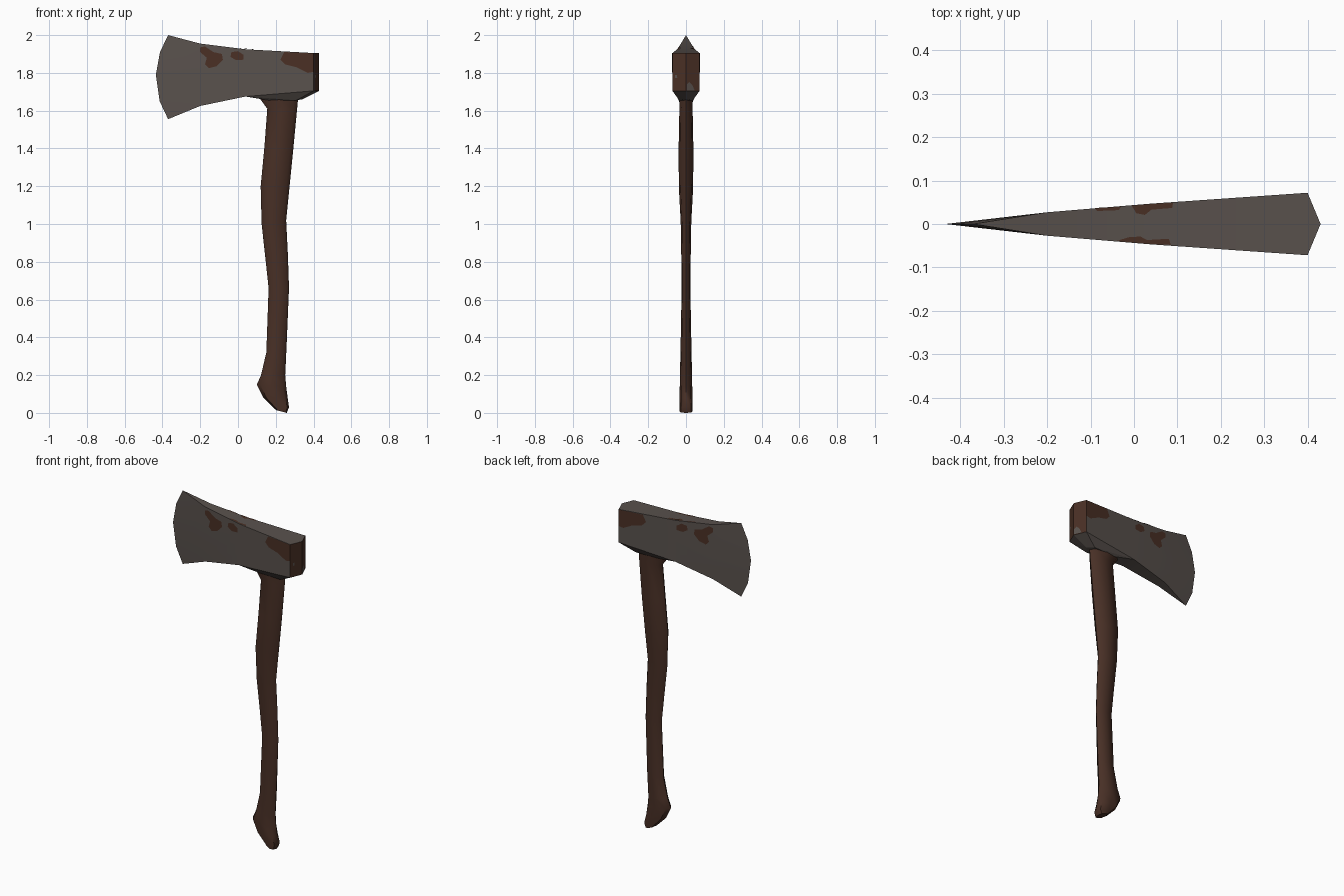
import bpy, bmesh, math

if "Cube" in bpy.data.objects:
    bpy.data.objects.remove(bpy.data.objects["Cube"])


def material(name, rgb):
    m = bpy.data.materials.new(name)
    m.diffuse_color = (*rgb, 1)
    m.use_nodes = True
    m.node_tree.nodes["Principled BSDF"].inputs["Base Color"].default_value = m.diffuse_color
    return m


steel = material("dark steel", (0.100, 0.083, 0.074))
rust = material("rust brown", (0.068, 0.029, 0.018))
wood = material("dark wood", (0.065, 0.029, 0.019))


def finish(name, bm, mats, angle=None):
    me = bpy.data.meshes.new(name)
    bm.to_mesh(me)
    bm.free()
    for m in mats:
        me.materials.append(m)
    ob = bpy.data.objects.new(name, me)
    bpy.context.collection.objects.link(ob)
    if angle:
        bpy.context.view_layer.objects.active = ob
        ob.select_set(True)
        bpy.ops.object.shade_smooth_by_angle(angle=math.radians(angle))
        ob.select_set(False)
    return ob


# Axe head: stations along x as (x, bottom, top, half thickness)
stations = [(-0.20, 1.625, 1.955, 0.027), (0.04, 1.675, 1.925, 0.047),
            (0.40, 1.705, 1.905, 0.072)]
edge = [(-0.37, 1.555), (-0.415, 1.65), (-0.435, 1.79), (-0.413, 1.91), (-0.37, 2.0)]


def lerp_station(x, i):
    a, b = (stations[0], stations[1]) if x < 0.04 else (stations[1], stations[2])
    return a[i] + (b[i] - a[i]) * (x - a[0]) / (b[0] - a[0])


bm = bmesh.new()
cut = [bm.verts.new((x, 0, z)) for x, z in edge]
sides = {}
for s in (-1, 1):
    cols = [cut]
    for x, lo, hi, w in stations:
        cols.append([bm.verts.new((x, s * w, lo + (hi - lo) * k / 4)) for k in range(5)])
    for a, b in zip(cols, cols[1:]):
        for k in range(4):
            bm.faces.new((a[k], b[k], b[k + 1], a[k + 1]))
    sides[s] = cols
L, R = sides[-1], sides[1]
for k in (0, 4):
    bm.faces.new((cut[k], L[1][k], R[1][k]))
    for c in (1, 2):
        if k == 4 or c == 1:          # the collar closes the rest of the underside
            bm.faces.new((L[c][k], L[c + 1][k], R[c + 1][k], R[c][k]))
# Poll with a vertical centre ridge
ridge = [bm.verts.new((0.43, 0, z)) for z in (1.705, 1.905)]
for cols in (L, R):
    f = bm.faces.new(cols[3] + ridge[::-1])
    f.material_index = 1
bm.faces.new((L[3][4], ridge[1], R[3][4]))
bmesh.ops.recalc_face_normals(bm, faces=bm.faces)
finish("axe_head", bm, [steel, rust], 12)

# Tapered collar under the head
bm = bmesh.new()
pts = [(0.43, 0, 1.705), (0.34, 0, 1.66)]
for s in (-1, 1):
    pts += [(0.04, s * 0.047, 1.675), (0.40, s * 0.072, 1.705),
            (0.16, s * 0.030, 1.655), (0.31, s * 0.036, 1.655)]
bmesh.ops.convex_hull(bm, input=[bm.verts.new(p) for p in pts])
finish("collar", bm, [steel])

# Rust patches on both cheeks
cheek_patches = [
    [(-0.20, 1.935), (-0.175, 1.94), (-0.13, 1.91), (-0.085, 1.90), (-0.08, 1.87),
     (-0.115, 1.835), (-0.155, 1.825), (-0.175, 1.845), (-0.165, 1.88), (-0.20, 1.91)],
    [(-0.035, 1.91), (0, 1.915), (0.03, 1.895), (0.03, 1.87), (-0.01, 1.867), (-0.04, 1.885)],
    [(0.245, 1.91), (0.40, 1.904), (0.40, 1.805), (0.37, 1.80), (0.31, 1.83),
     (0.25, 1.845), (0.225, 1.87)]]
bm = bmesh.new()
for s in (-1, 1):
    for patch in cheek_patches:
        vs = [bm.verts.new((x, s * (lerp_station(x, 3) + 0.0015), z)) for x, z in patch]
        bm.faces.new(vs if s < 0 else vs[::-1]).normal_update()
for f in bm.faces:
    f.normal_update()
    if f.normal.y * f.calc_center_median().y < 0:
        f.normal_flip()
finish("cheek_rust", bm, [rust])

# Rust patches on the top
top_patches = [
    [(-0.005, 0.042), (0.04, 0.046), (0.09, 0.049), (0.088, 0.037), (0.04, 0.033),
     (0.025, 0.021), (0.005, 0.025)],
    [(-0.09, 0.037), (-0.03, 0.040), (-0.035, 0.032), (-0.085, 0.030)],
    [(-0.04, -0.039), (0.04, -0.046), (0.085, -0.048), (0.08, -0.034), (0.03, -0.037),
     (0.015, -0.029), (-0.01, -0.030)]]
bm = bmesh.new()
for patch in top_patches:
    f = bm.faces.new([bm.verts.new((x, y, lerp_station(x, 2) + 0.002)) for x, y in patch])
    f.normal_update()
    if f.normal.z < 0:
        f.normal_flip()
finish("top_rust", bm, [rust])

# Bare steel chips on the poll
bm = bmesh.new()
for chip in ([(0.004, 1.708), (0.045, 1.708), (0.034, 1.735), (0.018, 1.752), (0.004, 1.74)],
             [(-0.058, 1.772), (-0.046, 1.775), (-0.048, 1.79), (-0.057, 1.788)]):
    bm.faces.new([bm.verts.new((0.4315 - 0.03 * abs(y) / 0.072, y, z)) for y, z in chip])
for f in bm.faces:
    f.normal_update()
    if f.normal.x < 0:
        f.normal_flip()
finish("poll_chips", bm, [steel])

# Handle: rings as (left x, left z, right x, right z, half depth)
rings = [(0.11, 1.69, 0.32, 1.69, 0.036), (0.115, 1.665, 0.318, 1.665, 0.036),
         (0.155, 1.61, 0.313, 1.61, 0.035), (0.14, 1.41, 0.293, 1.40, 0.039),
         (0.12, 1.20, 0.272, 1.19, 0.038), (0.125, 1.00, 0.255, 1.02, 0.028),
         (0.145, 0.82, 0.264, 0.84, 0.025), (0.162, 0.66, 0.27, 0.66, 0.023),
         (0.15, 0.32, 0.257, 0.35, 0.029), (0.122, 0.20, 0.25, 0.20, 0.032),
         (0.10, 0.15, 0.255, 0.14, 0.033), (0.135, 0.08, 0.263, 0.08, 0.034),
         (0.195, 0.02, 0.27, 0.03, 0.034), (0.205, 0.014, 0.258, 0.0, 0.034)]
bm = bmesh.new()
loops = []
for x0, z0, x1, z1, d in rings:
    loop = []
    for k in range(8):
        t = k * math.pi / 4
        r = 1.08 if k % 2 else 1
        u = 0.5 + 0.5 * r * math.cos(t)
        loop.append(bm.verts.new((x0 + (x1 - x0) * u, d * r * math.sin(t), z0 + (z1 - z0) * u)))
    loops.append(loop)
for a, b in zip(loops, loops[1:]):
    for k in range(8):
        bm.faces.new((a[k], a[(k + 1) % 8], b[(k + 1) % 8], b[k]))
bm.faces.new(loops[0])
bm.faces.new(loops[-1])
bmesh.ops.recalc_face_normals(bm, faces=bm.faces)
finish("handle", bm, [wood], 50)
